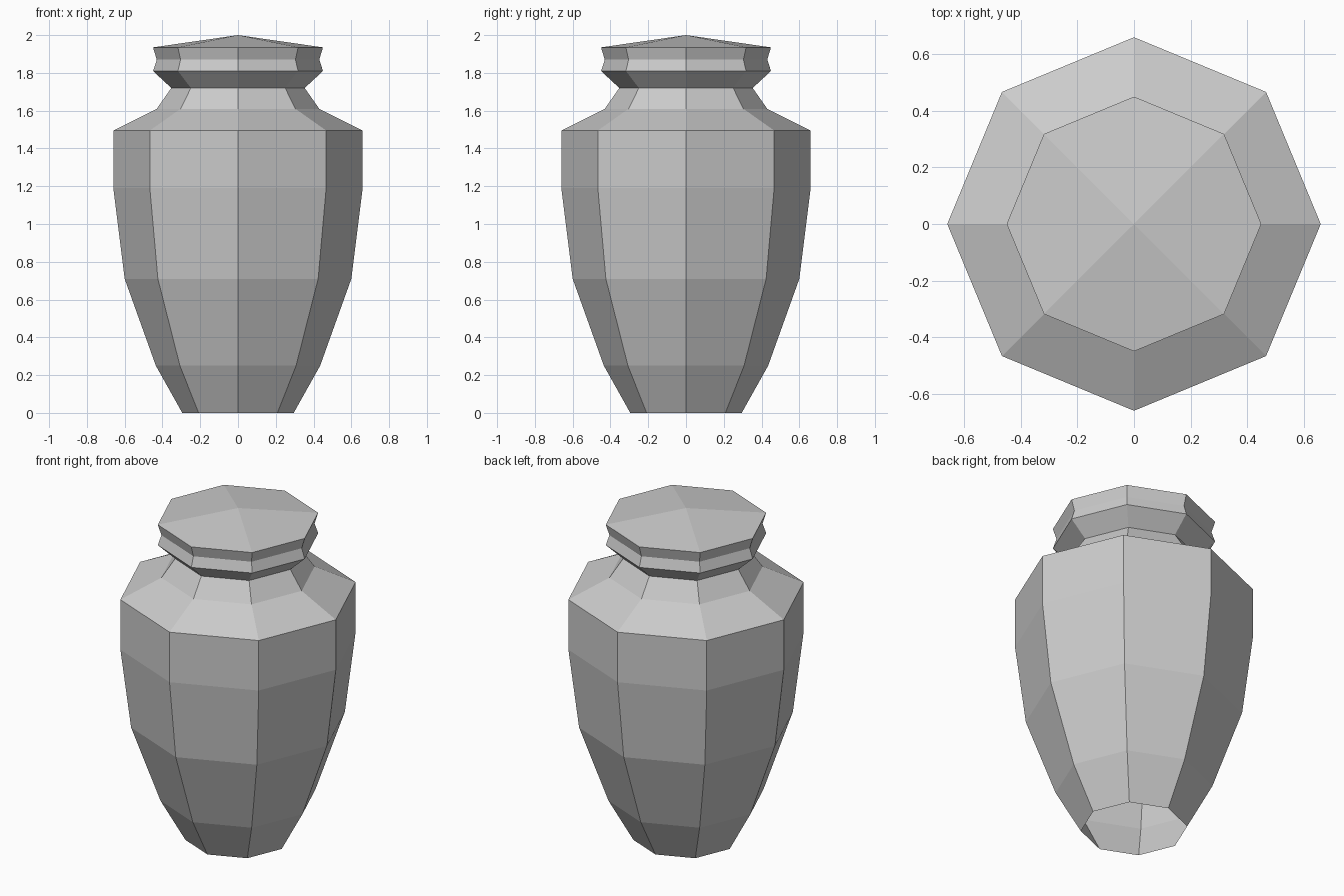
import bpy, bmesh
from math import cos, sin, pi

cube = bpy.data.objects.get("Cube")
if cube:
    bpy.data.objects.remove(cube, do_unlink=True)

SIDES = 8

stone = bpy.data.materials.new("grey stone")
stone.use_nodes = True
grey = (0.6, 0.6, 0.6, 1)
stone.diffuse_color = grey
stone.node_tree.nodes["Principled BSDF"].inputs["Base Color"].default_value = grey


def lathe(name, profile, apex=None):
    """Eight-sided shell from (radius, height) rings, with an optional peaked top."""
    bm = bmesh.new()
    rings = [[bm.verts.new((r * cos(2 * pi * i / SIDES), r * sin(2 * pi * i / SIDES), z))
              for i in range(SIDES)] for r, z in profile]
    for low, high in zip(rings, rings[1:]):
        for i in range(SIDES):
            j = (i + 1) % SIDES
            bm.faces.new((low[i], low[j], high[j], high[i]))
    if apex is not None:
        # Four kite faces, each centred on an axis corner
        peak = bm.verts.new((0, 0, apex))
        top = rings[-1]
        for i in range(0, SIDES, 2):
            bm.faces.new((peak, top[i - 1], top[i], top[(i + 1) % SIDES]))
    mesh = bpy.data.meshes.new(name)
    bm.to_mesh(mesh)
    bm.free()
    mesh.materials.append(stone)
    obj = bpy.data.objects.new(name, mesh)
    bpy.context.collection.objects.link(obj)
    return obj


# Hollow body, open underneath, rising to the shoulder and neck
lathe("urn_body", [(0.295, 0), (0.435, 0.25), (0.6, 0.71), (0.66, 1.19),
                   (0.66, 1.495), (0.43, 1.61), (0.353, 1.72)])

# Lid with a waisted rim and a shallow peak
lathe("urn_lid", [(0.353, 1.72), (0.45, 1.81), (0.43, 1.87), (0.45, 1.935)], apex=2.0)
